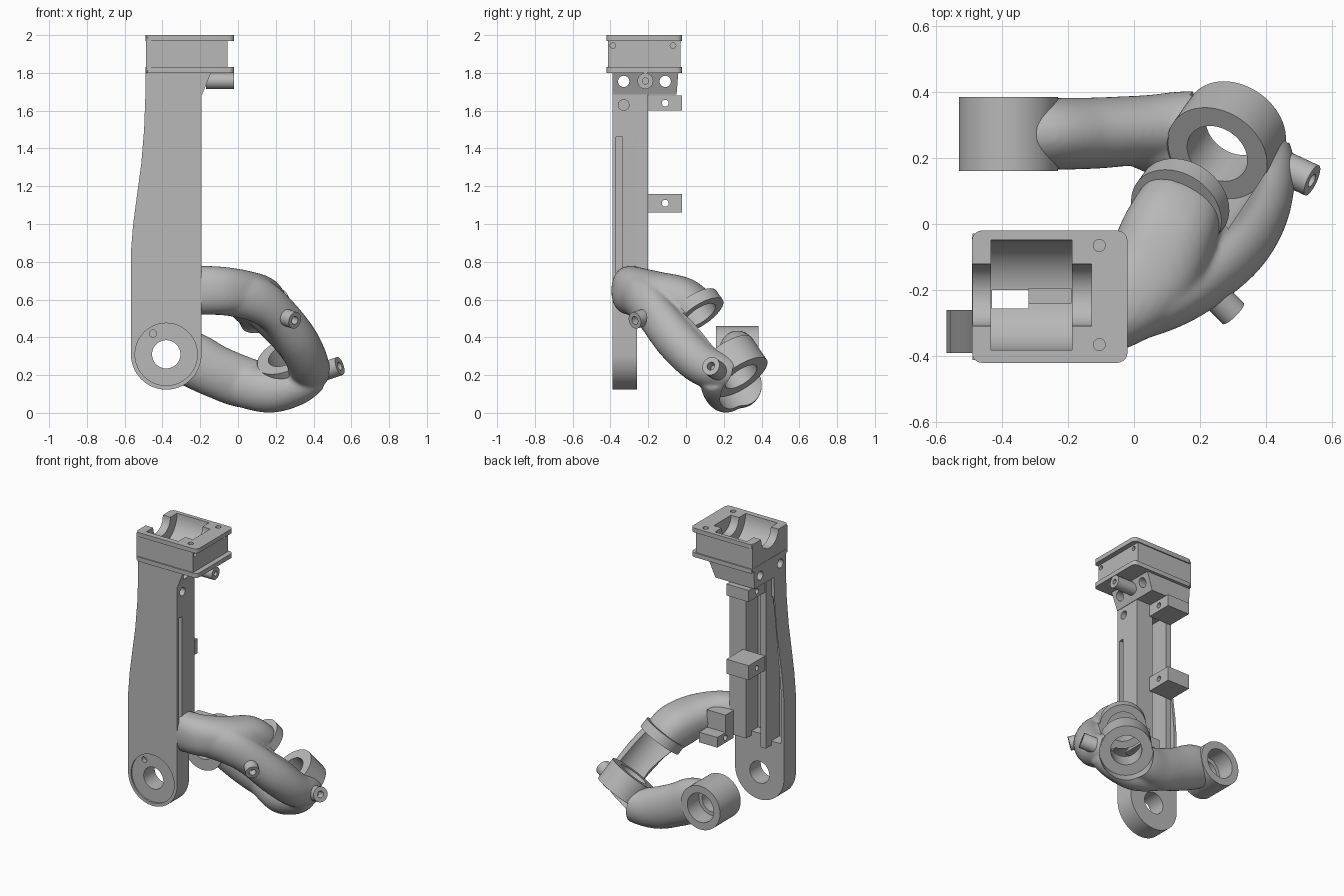
import bpy, bmesh, math
from mathutils import Vector as V

if "Cube" in bpy.data.objects:
    bpy.data.objects.remove(bpy.data.objects["Cube"])

grey = bpy.data.materials.new("machined_grey")
grey.diffuse_color = (0.48, 0.48, 0.48, 1)
grey.use_nodes = True
grey.node_tree.nodes["Principled BSDF"].inputs["Base Color"].default_value = grey.diffuse_color


def finish(name, bm):
    bmesh.ops.recalc_face_normals(bm, faces=bm.faces[:])
    me = bpy.data.meshes.new(name)
    bm.to_mesh(me)
    bm.free()
    ob = bpy.data.objects.new(name, me)
    bpy.context.collection.objects.link(ob)
    me.materials.append(grey)
    return ob


def rings(name, rows):
    """Skin a list of equal-length point loops and cap both ends."""
    bm = bmesh.new()
    vs = [[bm.verts.new(p) for p in r] for r in rows]
    n = len(rows[0])
    for a, b in zip(vs, vs[1:]):
        for i in range(n):
            bm.faces.new((a[i], a[(i + 1) % n], b[(i + 1) % n], b[i]))
    bm.faces.new(vs[0])
    bm.faces.new(vs[-1])
    return finish(name, bm)


def box(name, x0, x1, y0, y1, z0, z1):
    q = [(x0, y0), (x1, y0), (x1, y1), (x0, y1)]
    return rings(name, [[(x, y, z) for x, y in q] for z in (z0, z1)])


def prism_y(name, pts, y0, y1):
    return rings(name, [[(x, y, z) for x, z in pts] for y in (y0, y1)])


def cyl(name, p0, p1, r, n=48):
    p0, p1 = V(p0), V(p1)
    t = (p1 - p0).normalized()
    u = t.orthogonal().normalized()
    v = t.cross(u)
    ang = [2 * math.pi * i / n for i in range(n)]
    return rings(name, [[p + r * (u * math.cos(a) + v * math.sin(a)) for a in ang] for p in (p0, p1)])


def slab(name, x0, x1, y0, y1, z0, z1, r=0.03):
    pts = []
    for cx, cy, a0 in ((x1 - r, y1 - r, 0), (x0 + r, y1 - r, 90), (x0 + r, y0 + r, 180), (x1 - r, y0 + r, 270)):
        for k in range(7):
            a = math.radians(a0 + 15 * k)
            pts.append((cx + r * math.cos(a), cy + r * math.sin(a)))
    return rings(name, [[(x, y, z) for x, y in pts] for z in (z0, z1)])


def apply(ob, kind, **props):
    m = ob.modifiers.new(kind, kind)
    for k, val in props.items():
        setattr(m, k, val)
    bpy.context.view_layer.objects.active = ob
    bpy.ops.object.modifier_apply(modifier=m.name)


def boolean(ob, op, others):
    for c in others:
        apply(ob, 'BOOLEAN', operation=op, solver='EXACT', object=c)
        bpy.data.objects.remove(c)


def tube(name, pts, power=1.0, steps=8, n=32):
    """Catmull-Rom sweep; each point is x, y, z, horizontal radius, vertical radius."""
    def cr(i, t):
        a, b, c, d = [pts[max(0, min(len(pts) - 1, i + k))] for k in (-1, 0, 1, 2)]
        return [0.5 * (2 * q + (r - p) * t + (2 * p - 5 * q + 4 * r - s) * t * t + (3 * q - p - 3 * r + s) * t ** 3)
                for p, q, r, s in zip(a, b, c, d)]

    def sp(x):
        return math.copysign(abs(x) ** power, x)
    path = [cr(i, k / steps) for i in range(len(pts) - 1) for k in range(steps)] + [list(pts[-1])]
    rows = []
    for i, p in enumerate(path):
        t = (V(path[min(i + 1, len(path) - 1)][:3]) - V(path[max(i - 1, 0)][:3])).normalized()
        u = t.cross(V((0, 0, 1))).normalized()
        v = u.cross(t)
        rows.append([V(p[:3]) + u * p[3] * sp(math.cos(a)) + v * p[4] * sp(math.sin(a))
                     for a in (2 * math.pi * k / n for k in range(n))])
    return rings(name, rows)


# main arm plate with round lower end and tapered left edge
PX, PZ = -0.38, 0.31
prof = [(PX + 0.187 * math.cos(a), PZ + 0.187 * math.sin(a))
        for a in (-math.pi * k / 32 for k in range(33))]
prof += [(-0.567, 0.85), (-0.555, 1.0), (-0.535, 1.15), (-0.512, 1.32), (-0.497, 1.5), (-0.49, 1.69), (-0.193, 1.69)]
plate = prism_y("arm_plate", prof, -0.39, -0.26)
boolean(plate, 'DIFFERENCE', [
    cyl("pivot_cut", (PX, -0.5, PZ), (PX, 0, PZ), 0.075),
    cyl("recess_cut", (PX, -0.5, PZ), (PX, -0.38, PZ), 0.165),
    cyl("pin_cut", (-0.45, -0.5, 0.42), (-0.45, -0.35, 0.42), 0.019, 24),
    prism_y("pocket_cut", [(-0.545, 0.55), (-0.545, 0.9), (-0.484, 1.55), (-0.47, 1.55), (-0.47, 0.55)], -0.35, 0),
    box("gap_cut", -0.43, -0.32, -0.33, 0, 0.58, 1.65),
    box("slot_cut", -0.23, -0.1, -0.37, -0.335, 0.6, 1.46),
    cyl("side_hole_cut", (-0.27, -0.33, 1.63), (0, -0.33, 1.63), 0.028, 24)])

# raised rails on the back of the plate
rails = [box("wide_rail", -0.32, -0.193, -0.262, -0.2, 0.55, 1.69),
         box("narrow_rail", -0.47, -0.43, -0.262, -0.2, 0.52, 1.69)]

# mounting blocks behind the rails
blocks = []
for i, (x0, x1, z0, z1) in enumerate(((-0.465, -0.295, 1.6, 1.68), (-0.465, -0.295, 1.06, 1.16),
                                      (-0.225, -0.085, 0.53, 0.6))):
    b = box(f"mount_block_{i + 1}", x0, x1, -0.2, -0.02, z0, z1)
    zc = (z0 + z1) / 2
    boolean(b, 'DIFFERENCE', [cyl("block_cut", (-0.6, -0.11, zc), (0, -0.11, zc), 0.018, 20)])
    blocks.append(b)
blocks.append(box("mount_block_upright", -0.225, -0.085, -0.205, -0.11, 0.6, 0.72))

# head: neck, walls and flanges merged, then the cradle hollow cut out
q0 = [(-0.49, -0.39), (-0.19, -0.39), (-0.19, -0.05), (-0.49, -0.05)]
q1 = [(-0.49, -0.39), (-0.14, -0.39), (-0.14, -0.04), (-0.49, -0.04)]
head = rings("motor_head", [[(x, y, z) for x, y in q] for q, z in ((q0, 1.685), (q1, 1.81))])
boolean(head, 'UNION', [
    box("head_body", -0.488, -0.055, -0.412, -0.028, 1.805, 1.99),
    slab("lower_flange", -0.49, -0.02, -0.42, -0.02, 1.8, 1.83),
    slab("upper_flange", -0.49, -0.02, -0.42, -0.02, 1.97, 2.0)])
CY = -0.215
cuts = [cyl("cradle_cut", (-0.432, CY, 2.0), (-0.188, CY, 2.0), 0.167),
        cyl("bearing_cut", (-0.6, CY, 2.0), (-0.128, CY, 2.0), 0.094),
        box("floor_cut", -0.43, -0.32, -0.255, -0.2, 1.6, 1.95),
        box("floor_slot_cut", -0.32, -0.19, -0.24, -0.195, 1.75, 1.95)]
for y in (-0.33, -0.11):
    cuts.append(cyl("neck_hole_cut", (-0.6, y, 1.755), (0, y, 1.755), 0.03, 24))
for y in (-0.365, -0.065):
    cuts.append(cyl("screw_cut", (-0.105, y, 1.9), (-0.105, y, 2.1), 0.018, 20))
    cuts.append(cyl("side_screw_cut", (-0.08, y * 1.06, 1.945), (0, y * 1.06, 1.945), 0.015, 16))
boolean(head, 'DIFFERENCE', cuts)
pin = cyl("head_pin", (-0.17, CY, 1.757), (-0.02, CY, 1.757), 0.042, 32)
boolean(pin, 'DIFFERENCE', [cyl("pin_bore", (-0.08, CY, 1.757), (0, CY, 1.757), 0.016, 20)])

# cast fork: upper stub, side bridge and lower arm blended together
O, D = V((0.15, 0.07, 0.52)), V((0.37, 0.52, -0.77)).normalized()
fork = tube("cast_fork", [(-0.22, -0.29, 0.65, 0.1, 0.13), (-0.08, -0.275, 0.645, 0.115, 0.128),
                          (0.04, -0.17, 0.625, 0.145, 0.125), (0.105, -0.03, 0.585, 0.145, 0.135),
                          (0.145, 0.06, 0.525, 0.13, 0.12)], 0.85)
bridge = tube("bridge", [(-0.05, -0.28, 0.635, 0.09, 0.12), (0.1, -0.23, 0.6, 0.09, 0.12), (0.21, -0.16, 0.52, 0.095, 0.11),
                         (0.31, -0.05, 0.385, 0.11, 0.115), (0.37, 0.08, 0.26, 0.11, 0.11),
                         (0.35, 0.22, 0.2, 0.12, 0.1), (0.2, 0.29, 0.15, 0.11, 0.11),
                         (0.04, 0.285, 0.16, 0.105, 0.135), (-0.12, 0.275, 0.22, 0.108, 0.14),
                         (-0.26, 0.273, 0.29, 0.108, 0.145), (-0.36, 0.273, 0.31, 0.1, 0.12)])
web = tube("web", [(0.1, -0.12, 0.57, 0.08, 0.1), (0.26, 0.0, 0.41, 0.09, 0.1), (0.34, 0.15, 0.27, 0.09, 0.08)])
belly = tube("belly", [(0.4, 0.15, 0.2, 0.08, 0.09), (0.31, 0.18, 0.14, 0.1, 0.1), (0.17, 0.21, 0.115, 0.1, 0.115),
                       (0.02, 0.26, 0.15, 0.09, 0.12)])
ring = cyl("ring", O + D * 0.3, O + D * 0.43, 0.15)
link = cyl("lug_web", (0.4, 0.15, 0.22), (0.48, 0.15, 0.23), 0.045, 24)
bpy.ops.object.select_all(action='DESELECT')
for ob in (bridge, web, belly, ring, link, fork):
    ob.select_set(True)
bpy.context.view_layer.objects.active = fork
bpy.ops.object.join()
apply(fork, 'REMESH', mode='VOXEL', voxel_size=0.011)
apply(fork, 'SMOOTH', factor=0.5, iterations=8)
boolean(fork, 'DIFFERENCE', [cyl("gap_cut", O, O + D * 0.285, 0.16, 64),
                             cyl("spot_face_cut", O + D * 0.422, O + D * 0.7, 0.17, 64)])
boolean(fork, 'UNION', [
    cyl("collar", O - D * 0.06, O + D * 0.005, 0.147, 64),
    cyl("lower_ring", O + D * 0.275, O + D * 0.428, 0.163, 64),
    cyl("rear_boss", (PX, 0.16, PZ), (PX, 0.385, PZ), 0.15, 64)])
boolean(fork, 'DIFFERENCE', [
    cyl("ring_bore", O + D * 0.2, O + D * 0.6, 0.098, 64),
    cyl("collar_bore", O - D * 0.1, O + D * 0.1, 0.098, 64),
    cyl("boss_bore", (PX, 0, PZ), (PX, 0.6, PZ), 0.075),
    cyl("boss_counterbore", (PX, 0.26, PZ), (PX, 0.6, PZ), 0.1)])

# small screw lugs on the outside of the fork
lugs = []
for i, (c, d, r) in enumerate((((0.27, -0.24, 0.5), (0.6, -0.6, -0.2), 0.045),
                               ((0.5, 0.15, 0.235), (0.75, -0.35, 0.25), 0.05))):
    c, d = V(c), V(d).normalized()
    lug = cyl(f"screw_lug_{i + 1}", c - d * 0.07, c + d * 0.045, r, 32)
    boolean(lug, 'DIFFERENCE', [cyl("lug_cut", c - d * 0.02, c + d * 0.1, 0.022, 20)])
    lugs.append(lug)

for ob in [plate, head, pin, fork] + lugs + rails + blocks:
    bpy.ops.object.select_all(action='DESELECT')
    ob.select_set(True)
    bpy.context.view_layer.objects.active = ob
    bpy.ops.object.shade_smooth_by_angle(angle=math.radians(32))
